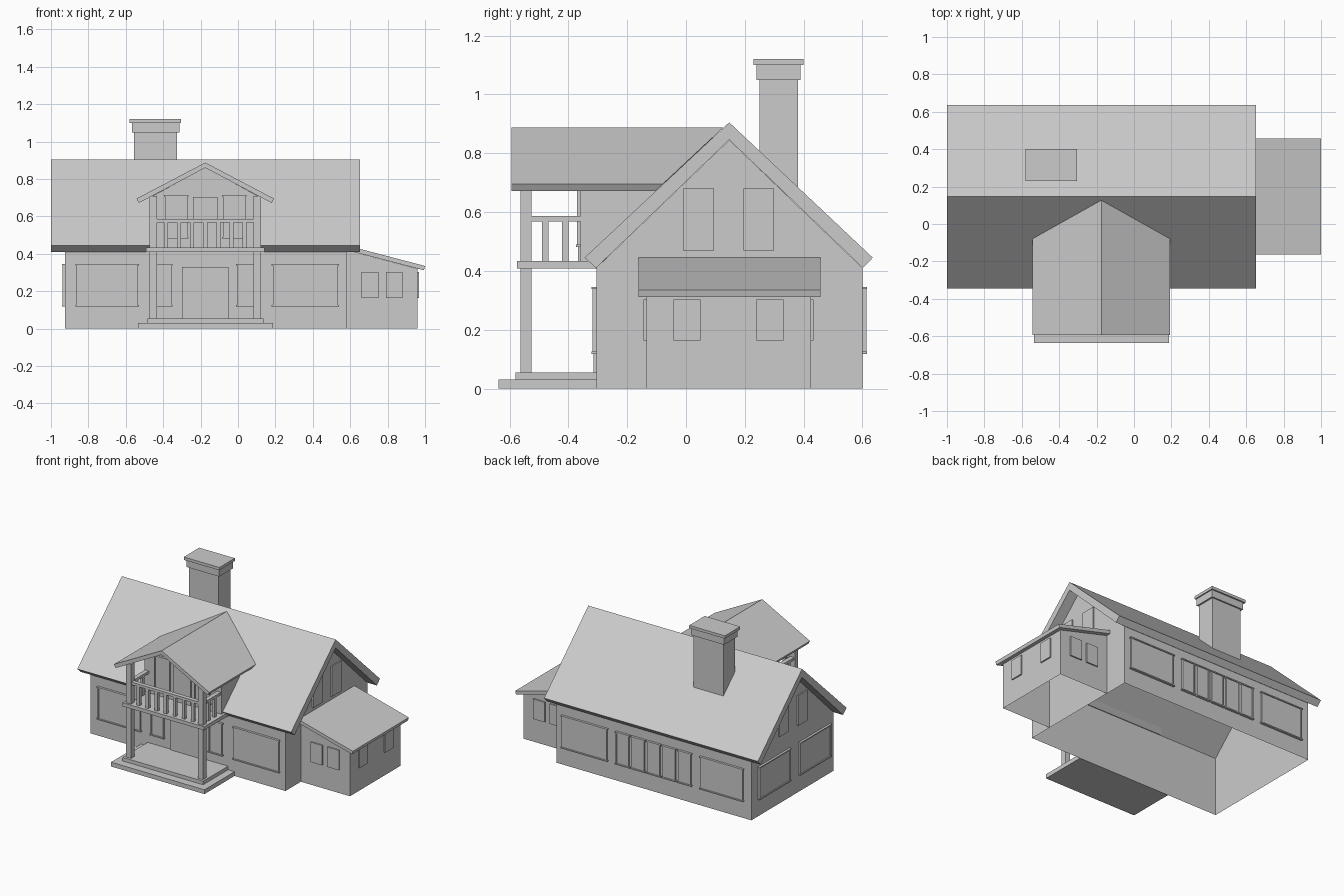
import bpy, bmesh
from mathutils import Vector

if "Cube" in bpy.data.objects:
    bpy.data.objects.remove(bpy.data.objects["Cube"], do_unlink=True)

GREY = (0.6, 0.6, 0.6, 1)
mat = bpy.data.materials.new("plain grey")
mat.use_nodes = True
mat.diffuse_color = GREY
mat.node_tree.nodes["Principled BSDF"].inputs["Base Color"].default_value = GREY


def finish(name, bm):
    bmesh.ops.recalc_face_normals(bm, faces=bm.faces)
    me = bpy.data.meshes.new(name)
    bm.to_mesh(me)
    bm.free()
    me.materials.append(mat)
    ob = bpy.data.objects.new(name, me)
    bpy.context.collection.objects.link(ob)
    return ob


def drop_floor(ob):
    """Leave a wall shell open underneath."""
    bm = bmesh.new()
    bm.from_mesh(ob.data)
    floor = [f for f in bm.faces if f.normal.z < -0.9]
    bmesh.ops.delete(bm, geom=floor, context='FACES')
    bm.to_mesh(ob.data)
    bm.free()


def prism(name, profile, near, far):
    """Loft a profile between two functions that place its points."""
    bm = bmesh.new()
    a = [bm.verts.new(near(*p)) for p in profile]
    b = [bm.verts.new(far(*p)) for p in profile]
    bm.faces.new(a)
    bm.faces.new(b[::-1])
    n = len(profile)
    for i in range(n):
        j = (i + 1) % n
        bm.faces.new((a[i], b[i], b[j], a[j]))
    return finish(name, bm)


def box(name, x0, x1, y0, y1, z0, z1):
    return prism(name, [(x0, y0), (x1, y0), (x1, y1), (x0, y1)],
                 lambda x, y: (x, y, z0), lambda x, y: (x, y, z1))


def wall_box(name, side, wall, a0, a1, z0, z1, depth):
    """Plate standing out of the wall on the given side."""
    lo, hi = sorted((wall, wall + depth * side[1]))
    if side[0] == "x":
        return box(name, lo, hi, a0, a1, z0, z1)
    return box(name, a0, a1, lo, hi, z0, z1)


def window(name, side, wall, a0, a1, z0, z1, lips=True):
    wall_box(name, side, wall, a0, a1, z0, z1, 0.009)
    if lips:
        for part, z in (("sill", z0), ("lintel", z1)):
            wall_box(name + "_" + part, side, wall, a0 - 0.01, a1 + 0.01, z - 0.004, z + 0.004, 0.016)
        for part, a in (("jamb_a", a0), ("jamb_b", a1)):
            wall_box(name + "_" + part, side, wall, a - 0.004, a + 0.004, z0, z1, 0.013)


FRONT, BACK, LEFT, RIGHT = ("y", -1), ("y", 1), ("x", 1), ("x", -1)
SILL, HEAD = 0.122, 0.342

# Main house walls and roof
body = prism("main_walls", [(-0.305, 0), (0.6, 0), (0.6, 0.41), (0.147, 0.845), (-0.305, 0.41)],
             lambda y, z: (-0.925, y, z), lambda y, z: (0.58, y, z))
drop_floor(body)
prism("main_roof", [(-0.345, 0.445), (0.147, 0.905), (0.635, 0.445),
                    (0.602, 0.41), (0.147, 0.846), (-0.306, 0.41)],
      lambda y, z: (-1, y, z), lambda y, z: (0.652, y, z))

# Side annex
annex = prism("annex_walls", [(0.58, 0), (0.96, 0), (0.96, 0.32), (0.58, 0.42)],
              lambda x, z: (x, -0.135, z), lambda x, z: (x, 0.425, z))
drop_floor(annex)
prism("annex_roof", [(0.58, 0.445), (1, 0.335), (0.994, 0.312), (0.58, 0.42)],
      lambda x, z: (x, -0.162, z), lambda x, z: (x, 0.457, z))

# Chimney
box("chimney_stack", -0.555, -0.325, 0.25, 0.38, 0.65, 1.05)
box("chimney_collar", -0.567, -0.313, 0.24, 0.39, 1.05, 1.1)
box("chimney_cap", -0.58, -0.305, 0.23, 0.4, 1.1, 1.12)

# Large windows on the long walls
for i, (a, b) in enumerate(((-0.86, -0.54), (0.19, 0.53))):
    window(f"front_window_{i}", FRONT, -0.305, a, b, SILL, HEAD)
    window(f"back_window_{i}", BACK, 0.6, a, b, SILL, HEAD)
for i in range(5):
    c = 0.065 - i * 0.12
    window(f"back_panel_{i}", BACK, 0.6, c - 0.045, c + 0.045, SILL, HEAD)

# Gable end windows
for i, (a, b) in enumerate(((-0.26, 0.07), (0.19, 0.52))):
    window(f"end_window_{i}", RIGHT, -0.925, a, b, SILL, HEAD)
for i, a in enumerate((-0.01, 0.195)):
    window(f"right_gable_window_{i}", RIGHT, -0.925, a, a + 0.105, 0.47, 0.68, False)
    window(f"left_gable_window_{i}", LEFT, 0.58, a, a + 0.105, 0.47, 0.68, False)

# Annex windows
for i, (x, y) in enumerate(((0.66, -0.042), (0.79, 0.24))):
    window(f"annex_front_window_{i}", FRONT, -0.135, x, x + 0.09, 0.163, 0.302, False)
    window(f"annex_back_window_{i}", BACK, 0.425, x, x + 0.09, 0.163, 0.302, False)
    window(f"annex_side_window_{i}", LEFT, 0.96, y, y + 0.092, 0.163, 0.302, False)

# Porch steps, entrance door and narrow windows
box("porch_step", -0.535, 0.187, -0.637, -0.305, 0, 0.03)
box("porch_floor", -0.485, 0.137, -0.58, -0.305, 0.03, 0.055)
window("entrance_door", FRONT, -0.305, -0.3, -0.05, 0.055, 0.33, False)
for i, a in enumerate((-0.45, 0.0)):
    window(f"porch_window_{i}", FRONT, -0.305, a, a + 0.09, SILL, HEAD)


# Dormer, whose rear ends follow the slope of the main roof
def onto_roof(x, z):
    return (x, max(-0.3, 0.145 - (0.905 - z) / 0.935), z)


MID = -0.175
prism("dormer_walls", [(MID - 0.298, 0.41), (MID + 0.298, 0.41), (MID + 0.298, 0.7),
                       (MID, 0.862), (MID - 0.298, 0.7)],
      lambda x, z: (x, -0.358, z), onto_roof)
prism("dormer_roof", [(MID - 0.368, 0.695), (MID, 0.888), (MID + 0.368, 0.695),
                      (MID + 0.355, 0.672), (MID, 0.86), (MID - 0.355, 0.672)],
      lambda x, z: (x, -0.593, z), onto_roof)
window("balcony_door", FRONT, -0.358, -0.24, -0.11, 0.433, 0.705, False)
for i, a in enumerate((-0.385, -0.075)):
    window(f"dormer_window_{i}", FRONT, -0.358, a, a + 0.11, 0.485, 0.71)

# Balcony with posts, rails and balusters
box("balcony_floor", MID - 0.316, MID + 0.316, -0.575, -0.305, 0.409, 0.434)
for s, tag in ((-1, "right"), (1, "left")):
    x0, x1 = sorted((MID + s * 0.258, MID + s * 0.298))
    c = (x0 + x1) / 2
    box(f"{tag}_post", x0, x1, -0.562, -0.525, 0.055, 0.709)
    box(f"{tag}_rail", c - 0.015, c + 0.015, -0.525, -0.358, 0.568, 0.586)
    for i, y in enumerate((-0.479, -0.41)):
        box(f"{tag}_baluster_{i}", c - 0.011, c + 0.011, y - 0.011, y + 0.011, 0.434, 0.568)
box("front_rail", MID - 0.258, MID + 0.258, -0.558, -0.528, 0.568, 0.586)
for i in range(-3, 4):
    c = MID + i * 0.07
    box(f"front_baluster_{i + 3}", c - 0.011, c + 0.011, -0.554, -0.532, 0.434, 0.568)
